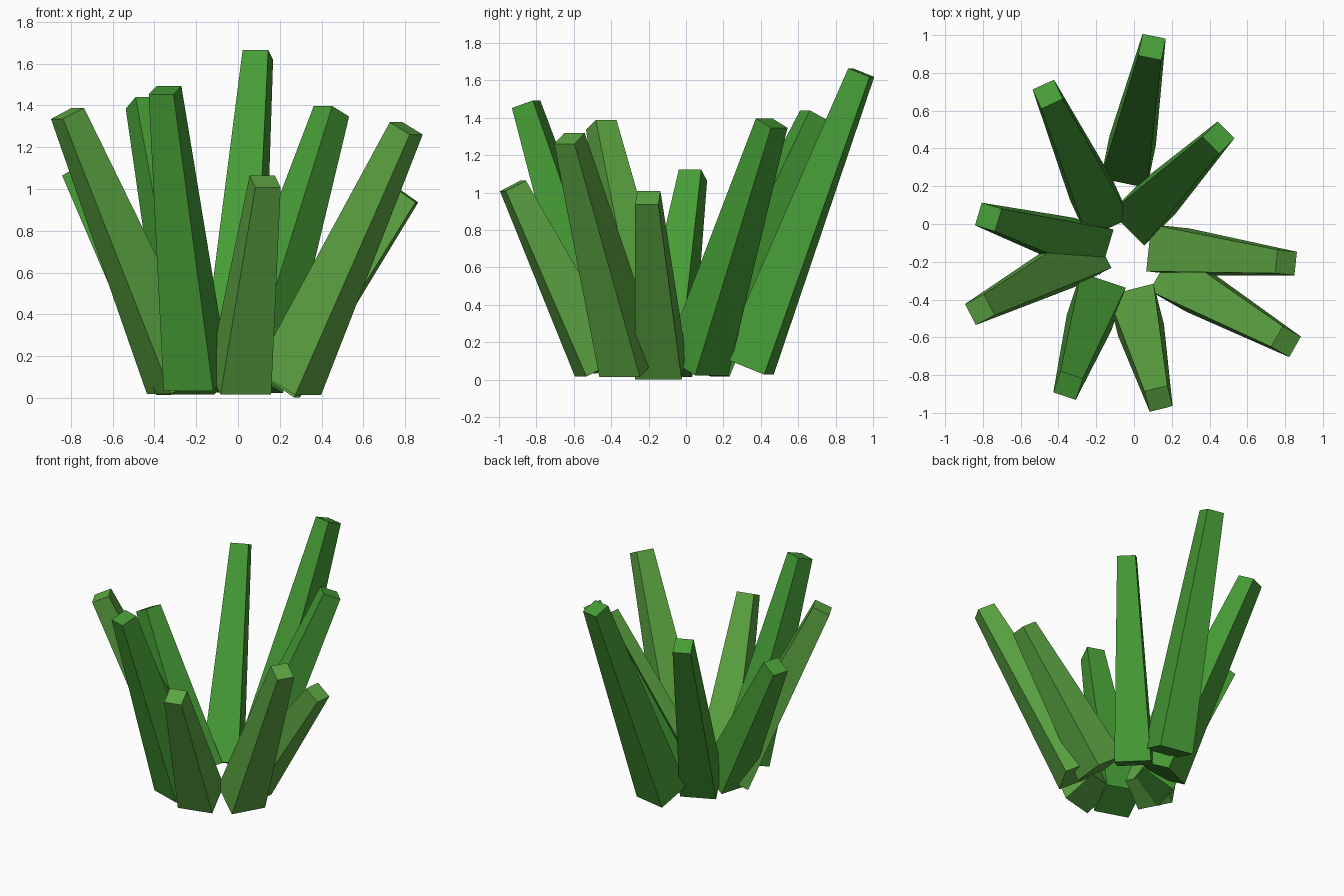
import bpy, bmesh
from mathutils import Vector, Matrix

if "Cube" in bpy.data.objects:
    bpy.data.objects.remove(bpy.data.objects["Cube"])

BASE_W, TIP_W, BASE_Z = 0.25, 0.125, 0.073


def material(name, color):
    m = bpy.data.materials.new(name)
    m.diffuse_color = (*color, 1.0)
    m.use_nodes = True
    m.node_tree.nodes["Principled BSDF"].inputs["Base Color"].default_value = m.diffuse_color
    return m


deep = material("deep green", (0.062, 0.335, 0.037))
light = material("yellow green", (0.107, 0.375, 0.054))


def blade(name, base, tip, mat):
    """Square tapered blade whose flat sides face along its lean direction."""
    base, tip = Vector((*base, BASE_Z)), Vector(tip)
    axis = (tip - base).normalized()
    side = Vector((0, 0, 1)).cross(axis).normalized()
    out = side.cross(axis)
    frame = Matrix((out, side, axis)).transposed()

    bm = bmesh.new()
    bmesh.ops.create_cube(bm, size=1.0)
    length = (tip - base).length
    for v in bm.verts:
        w = TIP_W if v.co.z > 0 else BASE_W
        local = Vector((v.co.x * w, v.co.y * w, (v.co.z + 0.5) * length))
        v.co = base + frame @ local
    bmesh.ops.recalc_face_normals(bm, faces=bm.faces)
    mesh = bpy.data.meshes.new(name)
    bm.to_mesh(mesh)
    bm.free()
    mesh.materials.append(mat)
    obj = bpy.data.objects.new(name, mesh)
    bpy.context.collection.objects.link(obj)


# Ring of blades: name, base centre (x, y), tip centre (x, y, z), colour
BLADES = [
    ("blade_back", (-0.03, 0.33), (0.095, 0.937, 1.642), deep),
    ("blade_back_right", (0.046, 0.056), (0.447, 0.458, 1.372), deep),
    ("blade_right", (0.18, -0.137), (0.805, -0.204, 0.972), light),
    ("blade_front_right", (0.24, -0.30), (0.805, -0.623, 1.29), light),
    ("blade_front", (0.01, -0.455), (0.13, -0.925, 1.036), light),
    ("blade_front_left", (-0.20, -0.41), (-0.349, -0.855, 1.473), deep),
    ("blade_left_front", (-0.278, -0.173), (-0.816, -0.453, 1.362), light),
    ("blade_left", (-0.25, -0.118), (-0.771, 0.037, 1.094), deep),
    ("blade_back_left", (-0.18, 0.08), (-0.457, 0.687, 1.412), deep),
]
for b in BLADES:
    blade(*b)
